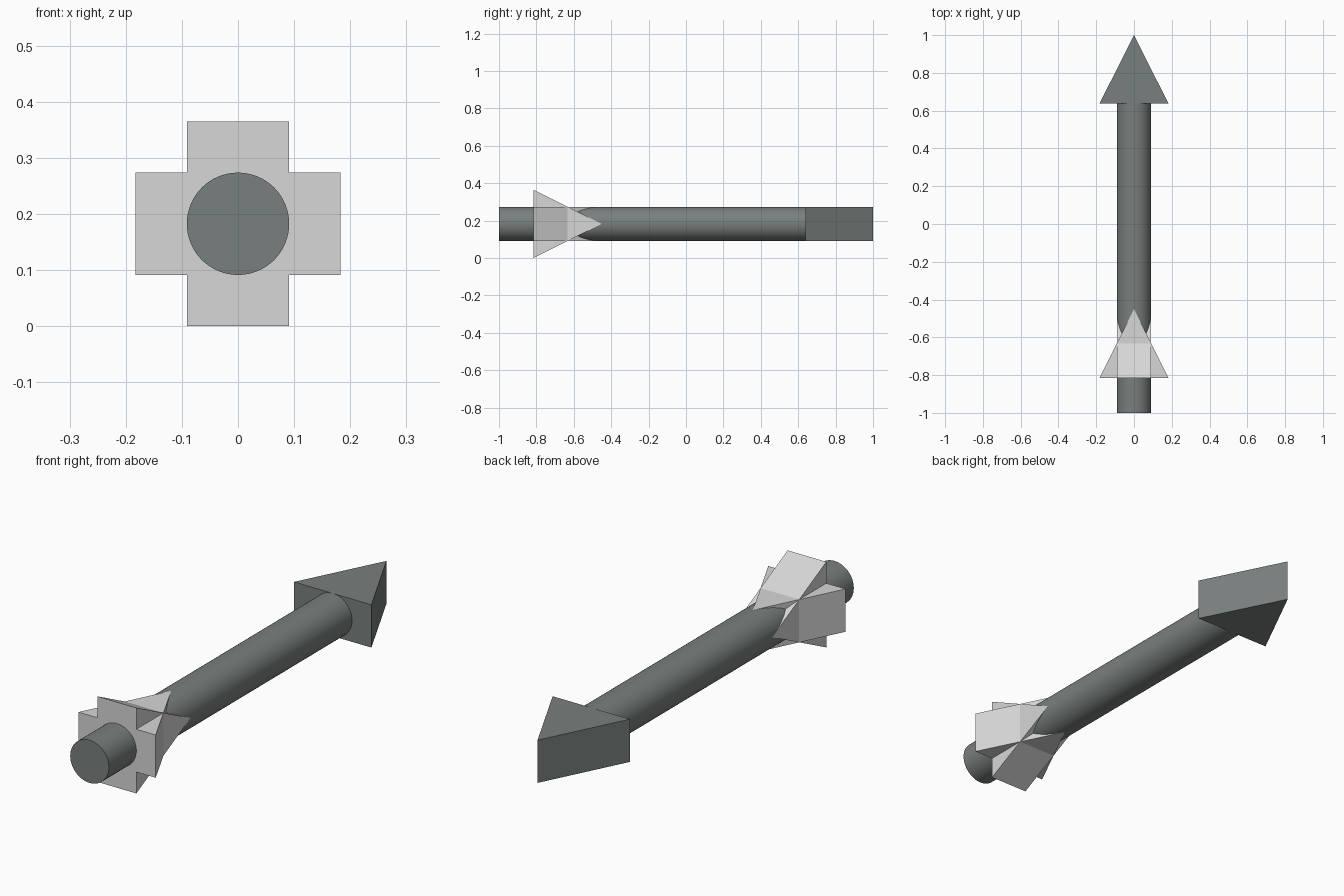
import bpy, bmesh, math
from mathutils import Matrix

if "Cube" in bpy.data.objects:
    bpy.data.objects.remove(bpy.data.objects["Cube"])

R = 0.0912           # shaft radius, also half the thickness of every wedge
CZ = 2 * R           # height of the arrow's axis


def material(name, rgb):
    m = bpy.data.materials.new(name)
    m.diffuse_color = (*rgb, 1)
    m.use_nodes = True
    m.node_tree.nodes["Principled BSDF"].inputs["Base Color"].default_value = m.diffuse_color
    return m


grey = material("slate_grey", (0.19, 0.215, 0.21))
pale = material("pale_grey", (0.68, 0.68, 0.68))


def finish(bm, name, mat):
    bmesh.ops.recalc_face_normals(bm, faces=bm.faces)
    mesh = bpy.data.meshes.new(name)
    bm.to_mesh(mesh)
    bm.free()
    mesh.materials.append(mat)
    ob = bpy.data.objects.new(name, mesh)
    bpy.context.collection.objects.link(ob)
    ob.location.z = CZ
    return ob


def wedge(name, y_base, y_tip, roll, mat):
    """Triangular prism pointing along +y, rolled about the arrow's axis."""
    bm = bmesh.new()
    pts = [(-2 * R, y_base), (2 * R, y_base), (0, y_tip)]
    face = bm.faces.new([bm.verts.new((x, y, -R)) for x, y in pts])
    top = bmesh.ops.extrude_face_region(bm, geom=[face])["geom"]
    bmesh.ops.translate(bm, vec=(0, 0, 2 * R),
                        verts=[v for v in top if isinstance(v, bmesh.types.BMVert)])
    bm.transform(Matrix.Rotation(roll, 4, 'Y'))
    return finish(bm, name, mat)


# Round shaft along y
y0, y1 = -1.0, 0.64
bm = bmesh.new()
bmesh.ops.create_cone(bm, cap_ends=True, segments=64, radius1=R, radius2=R, depth=y1 - y0)
bm.transform(Matrix.Translation((0, (y0 + y1) / 2, 0)) @ Matrix.Rotation(math.pi / 2, 4, 'X'))
shaft = finish(bm, "shaft", grey)
bpy.context.view_layer.objects.active = shaft
shaft.select_set(True)
bpy.ops.object.shade_smooth_by_angle(angle=math.radians(30))

# Arrow head
wedge("arrow_head", 0.638, 1.0, 0, grey)

# Two crossed tail fins
wedge("fin_flat", -0.815, -0.45, 0, pale)
wedge("fin_upright", -0.815, -0.45, math.pi / 2, pale)
